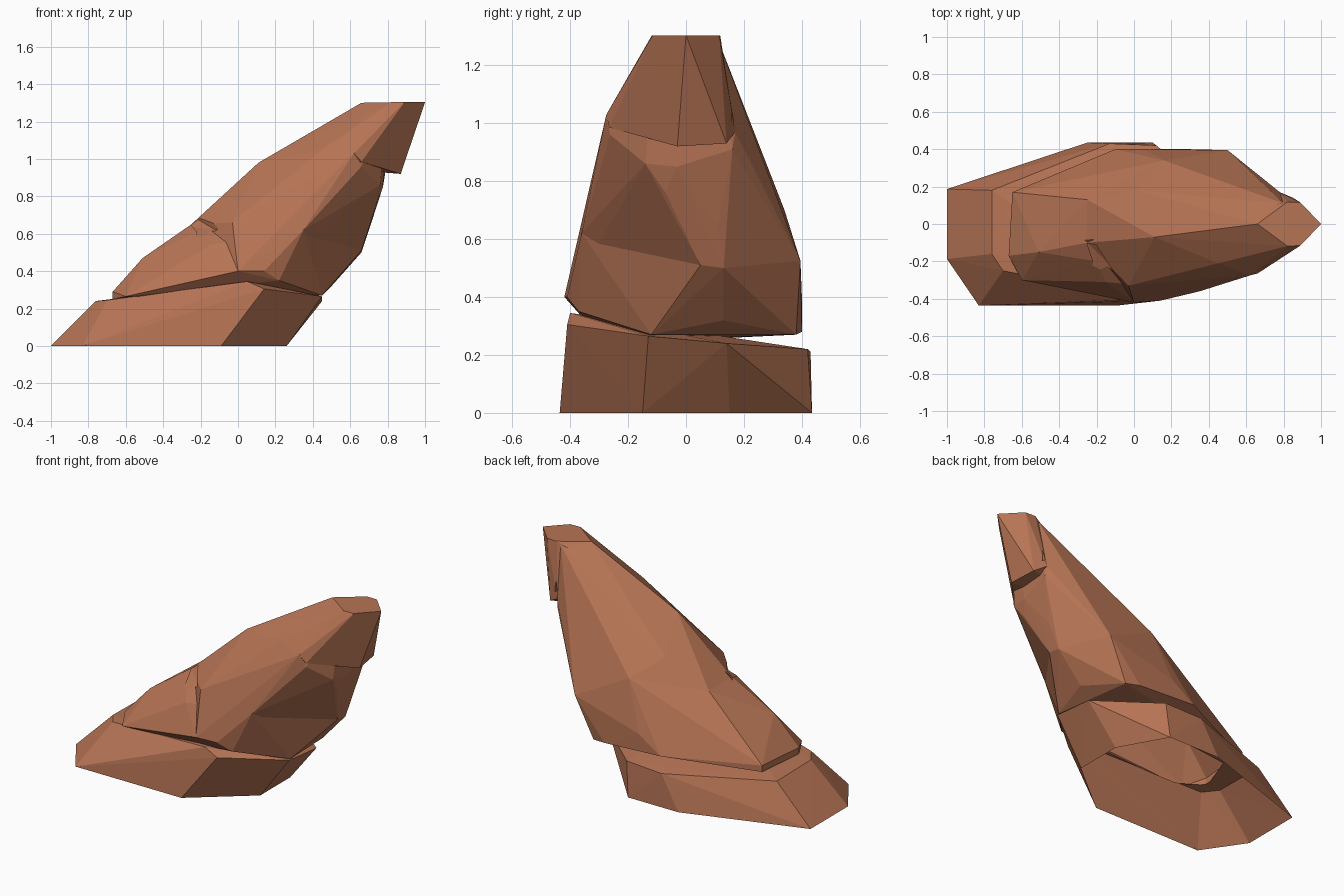
import bpy, bmesh

if "Cube" in bpy.data.objects:
    bpy.data.objects.remove(bpy.data.objects["Cube"])

mat = bpy.data.materials.new("red_sandstone")
mat.diffuse_color = (0.47, 0.175, 0.09, 1)
mat.use_nodes = True
mat.node_tree.nodes["Principled BSDF"].inputs["Base Color"].default_value = mat.diffuse_color


def mirror(pts):
    """Points plus their copies across y = 0."""
    return pts + [(x, -y, z) for x, y, z in pts if y]


def chunk(name, pts):
    """One faceted block of stone: the convex hull of a few corner points."""
    bm = bmesh.new()
    for p in pts:
        bm.verts.new(p)
    out = bmesh.ops.convex_hull(bm, input=bm.verts)
    loose = {g for g in out["geom_interior"] + out["geom_unused"]
             if isinstance(g, bmesh.types.BMVert)}
    bmesh.ops.delete(bm, geom=list(loose), context='VERTS')
    bmesh.ops.recalc_face_normals(bm, faces=bm.faces)
    me = bpy.data.meshes.new(name)
    bm.to_mesh(me)
    bm.free()
    me.materials.append(mat)
    ob = bpy.data.objects.new(name, me)
    bpy.context.collection.objects.link(ob)
    return ob


def combine(target, other, op):
    """Boolean another chunk into the target and discard it."""
    mod = target.modifiers.new(op, 'BOOLEAN')
    mod.operation, mod.solver, mod.object = op, 'EXACT', other
    bpy.context.view_layer.objects.active = target
    bpy.ops.object.modifier_apply(modifier=mod.name)
    bpy.data.objects.remove(other)


# Wide base slab
rock = chunk("leaning_rock", mirror([(-1, .187, 0), (.26, .15, 0)]) + [
    (-.83, -.436, 0), (-.09, -.436, 0), (.10, .435, 0), (-.25, .435, 0),
    (-.76, .18, .235), (-.76, -.16, .24), (-.70, -.25, .245),
    (.05, -.40, .345), (.14, -.41, .305), (.45, -.13, .265),
    (.45, .14, .24), (.12, .42, .22), (-.13, .43, .21)])

# Lower body, overhanging the slab so a groove runs around it
lower = chunk("lower_body", [
    (-.67, -.17, .25), (-.67, -.17, .29), (-.60, -.30, .265), (-.65, .17, .26),
    (-.65, .17, .30), (-.10, .40, .30), (.05, .40, .40), (.29, .40, .28),
    (.38, .38, .27), (.50, .13, .32), (.45, -.12, .27), (.22, -.37, .35),
    (.14, -.41, .40), (0, -.42, .40), (-.51, -.15, .47), (-.25, .13, .65),
    (-.25, -.10, .65), (.16, .34, .70), (.50, .395, .525), (.35, -.36, .62),
    (.66, .13, .50), (.66, .05, .51), (.56, .34, .66), (-.15, -.31, .54),
    (-.20, -.20, .62)])

# Leaning shaft
shaft = chunk("shaft", [
    (-.25, -.10, .65), (-.25, .13, .65), (.11, -.07, .98), (.02, .18, .81),
    (.16, .34, .70), (.56, .34, .66), (.50, .395, .525), (0, -.42, .40),
    (.14, -.41, .40), (.35, -.36, .62), (.66, .13, .50), (.66, .05, .51),
    (.74, -.07, .76), (.71, .11, .65), (.785, .16, .91), (.775, -.03, .85),
    (.76, -.14, .86), (.66, -.262, .96), (.62, -.275, 1.03), (-.03, -.33, .66),
    (.45, -.21, 1.05), (.78, .17, .97), (.66, 0, 1.3), (.80, -.10, 1.29),
    (.80, .11, 1.29)])

# Flat-topped head jutting out over the shaft
head = chunk("head", mirror([(.66, 0, 1.3), (.82, .118, 1.303), (.89, .115, 1.303),
                             (1, 0, 1.303)]) + [
    (.11, -.07, .98), (.45, -.21, 1.05), (.62, -.275, 1.03), (.66, -.265, .985),
    (.87, -.03, .92), (.85, .14, .93), (.78, .17, .97)])

for part in (lower, shaft, head):
    combine(rock, part, 'UNION')

# Small chips: shoulder crack on the front, slit at the back of the head
crack = chunk("shoulder_crack", [
    (-.27, -.08, .64), (-.22, -.08, .68), (-.05, -.38, .70), (-.04, -.38, .66),
    (-.17, -.38, .52), (-.12, -.23, .62)])
slit = chunk("head_slit", [
    (.80, .20, 1.16), (.76, .24, 1.0), (.81, .22, .98), (.80, .12, 1.02)])
for chip in (crack, slit):
    combine(rock, chip, 'DIFFERENCE')

# The rock is an open shell underneath
bm = bmesh.new()
bm.from_mesh(rock.data)
floor = [f for f in bm.faces if all(abs(v.co.z) < 1e-4 for v in f.verts)]
bmesh.ops.delete(bm, geom=floor, context='FACES')
bm.to_mesh(rock.data)
bm.free()
